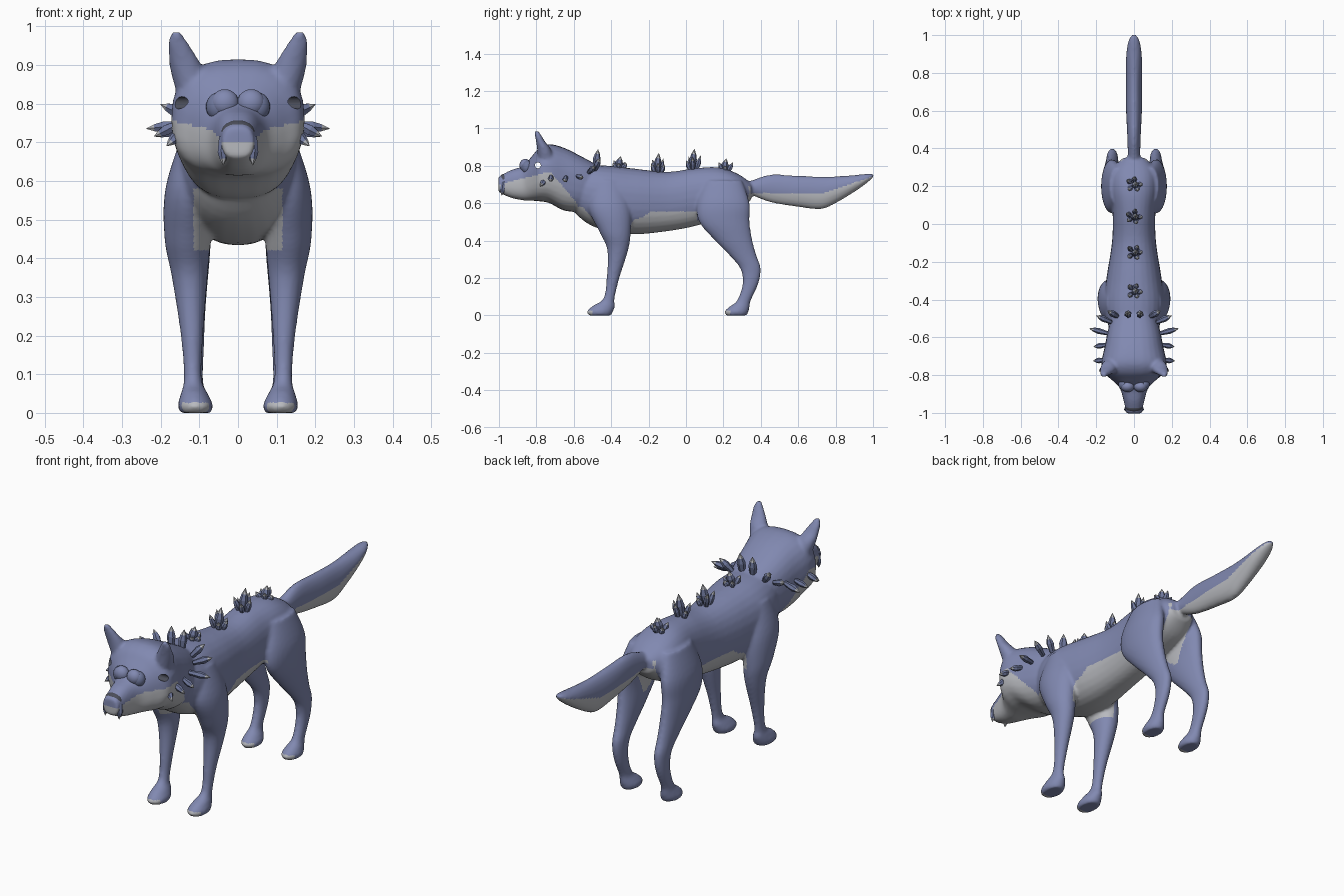
import bpy, bmesh, math, random
from mathutils import Vector

if "Cube" in bpy.data.objects:
    bpy.data.objects.remove(bpy.data.objects["Cube"])
random.seed(4)


def material(name, rgb):
    m = bpy.data.materials.new(name)
    m.use_nodes = True
    m.diffuse_color = (*rgb, 1)
    m.node_tree.nodes["Principled BSDF"].inputs["Base Color"].default_value = (*rgb, 1)
    return m


FUR = material("blue fur", (0.22, 0.25, 0.44))
PALE = material("pale grey fur", (0.48, 0.49, 0.52))
DARK = material("dark nose", (0.07, 0.075, 0.1))
CRYSTAL = material("crystal blue", (0.16, 0.19, 0.34))


def make_object(name, bm, mats):
    me = bpy.data.meshes.new(name)
    bm.to_mesh(me)
    bm.free()
    for m in mats:
        me.materials.append(m)
    ob = bpy.data.objects.new(name, me)
    bpy.context.collection.objects.link(ob)
    return ob


def smooth(ob, angle=60):
    bpy.ops.object.select_all(action="DESELECT")
    bpy.context.view_layer.objects.active = ob
    ob.select_set(True)
    bpy.ops.object.shade_smooth_by_angle(angle=math.radians(angle))


def refine(rings, steps=5):
    """Catmull-Rom spline through the ring values."""
    out = []
    for i in range(len(rings) - 1):
        p = [rings[max(0, min(len(rings) - 1, i + k))] for k in (-1, 0, 1, 2)]
        for s in range(steps):
            t = s / steps
            out.append([0.5 * (2 * b + (c - a) * t + (2 * a - 5 * b + 4 * c - d) * t * t
                        + (3 * b - a - 3 * c + d) * t ** 3) for a, b, c, d in zip(*p)])
    return out + [list(rings[-1])]


def loft(bm, rings, axis, power=1.0, n=28):
    """Closed tube; each ring is x, y, z centre and two half sizes."""
    loops = []
    for x, y, z, a, b in refine(rings):
        loop = []
        for k in range(n):
            c, s = math.cos(2 * math.pi * k / n), math.sin(2 * math.pi * k / n)
            u = a * math.copysign(abs(c) ** power, c)
            v = b * math.copysign(abs(s) ** power, s)
            co = (x + u, y, z + v) if axis == "Y" else (x + u, y + v, z)
            loop.append(bm.verts.new(co))
        loops.append(loop)
    faces = [bm.faces.new(loops[0]), bm.faces.new(loops[-1][::-1])]
    for p, q in zip(loops, loops[1:]):
        for k in range(n):
            faces.append(bm.faces.new((p[k], q[k], q[(k + 1) % n], p[(k + 1) % n])))
    bmesh.ops.recalc_face_normals(bm, faces=faces)


def along_y(rows):
    """Rows of y, bottom, top, half width."""
    return [(0, y, (b + t) / 2, w, (t - b) / 2) for y, b, t, w in rows]


def leg_rows(rows, side):
    """Rows of z, x, y, half width, half length."""
    return [(side * x, y, z, a, b) for z, x, y, a, b in rows]


TORSO = [(-.64, .60, .78, .08), (-.54, .50, .80, .135), (-.42, .45, .80, .16),
         (-.28, .433, .785, .145), (-.1, .45, .767, .117), (.05, .478, .787, .113),
         (.18, .52, .79, .125), (.28, .56, .755, .115), (.35, .62, .705, .06)]
HEAD = [(-.45, .58, .79, .10), (-.55, .555, .845, .135), (-.65, .56, .895, .155),
        (-.73, .60, .915, .172), (-.785, .61, .895, .163), (-.825, .613, .85, .118),
        (-.87, .615, .80, .075), (-.94, .63, .775, .054), (-1.003, .66, .74, .04)]
TAIL = [(.25, .66, .73, .04), (.33, .65, .717, .033), (.45, .605, .752, .035),
        (.6, .58, .746, .042), (.72, .568, .742, .043), (.8, .6, .743, .043),
        (.9, .66, .75, .041), (.97, .71, .757, .03), (1.003, .74, .757, .012)]
FRONT_LEG = [(.72, .105, -.42, .04, .07), (.58, .122, -.41, .066, .112),
             (.45, .13, -.38, .06, .085), (.35, .125, -.365, .046, .056),
             (.2, .119, -.39, .029, .034), (.09, .117, -.412, .023, .03),
             (.05, .113, -.44, .035, .06), (.02, .11, -.46, .046, .07), (0, .11, -.46, .04, .06)]
HIND_LEG = [(.72, .09, .2, .04, .1), (.6, .113, .2, .056, .14), (.5, .12, .205, .053, .135),
            (.4, .118, .255, .045, .1), (.32, .116, .305, .036, .072),
            (.25, .115, .345, .03, .055), (.17, .115, .345, .027, .042),
            (.08, .115, .31, .025, .037), (.045, .112, .285, .035, .055),
            (.02, .11, .27, .044, .064), (0, .11, .27, .038, .055)]
EAR = [(.83, .115, -.745, .045, .045), (.89, .133, -.76, .043, .036),
       (.93, .146, -.778, .034, .024), (.96, .156, -.79, .025, .018), (.985, .16, -.8, .012, .012)]

# Body, head, tail, legs and ears fused into one smooth skin
bm = bmesh.new()
loft(bm, along_y(TORSO), "Y", 0.9)
loft(bm, along_y(HEAD), "Y", 0.8)
loft(bm, along_y(TAIL), "Y")
for side in (-1, 1):
    for rows in (FRONT_LEG, HIND_LEG, EAR):
        loft(bm, leg_rows(rows, side), "Z")
rough = make_object("body_source", bm, [])

# Eye socket cutter
EYE_Y, EYE_Z, EYE_R = -.792, .802, .016
bpy.ops.mesh.primitive_cylinder_add(vertices=16, radius=EYE_R, depth=1,
                                    location=(0, EYE_Y, EYE_Z), rotation=(0, math.pi / 2, 0))
cutter = bpy.context.object
cutter.name = "eye_cutter"
cutter.hide_render = True

mod = rough.modifiers.new("fuse", "REMESH")
mod.mode = "VOXEL"
mod.voxel_size = 0.008
mod = rough.modifiers.new("relax", "SMOOTH")
mod.factor = 0.5
mod.iterations = 6
mod = rough.modifiers.new("eyes", "BOOLEAN")
mod.operation = "DIFFERENCE"
mod.solver = "EXACT"
mod.object = cutter
bpy.context.view_layer.update()
skin = bpy.data.meshes.new_from_object(rough.evaluated_get(bpy.context.evaluated_depsgraph_get()))
bpy.data.objects.remove(rough)
bpy.data.objects.remove(cutter)
body = bpy.data.objects.new("body", skin)
bpy.context.collection.objects.link(body)
skin.materials.clear()
for m in (FUR, PALE, DARK):
    skin.materials.append(m)


def is_pale(c, n):
    x, y, z = abs(c.x), c.y, c.z
    if z < .1:                                    # toes
        front = -.5 if y < 0 else .235
        return z < .026 and y < front
    if y > .345:                                  # underside of tail
        return z > .5 and z < .655 + max(0, y - .74) * .34
    if y < -.58:                                  # muzzle, cheeks and throat
        return z < min(.70 + (y + 1) * .25, .74 - (y + .7) * 1.2)
    if y < -.3:                                   # chest
        return x < .115 and .42 < z < .58 and n.z < .3
    if y < .06:                                   # belly
        return x < .125 and z < .555 and z > .42
    return x < .07 and .44 < z < .69 and n.z < .4  # groin


for f in skin.polygons:
    c = f.center
    if math.hypot(c.y - EYE_Y, c.z - EYE_Z) < EYE_R * 1.02 and abs(f.normal.x) < .3:
        f.material_index = 2
    else:
        f.material_index = int(is_pale(c, f.normal))
smooth(body)


def ball(name, loc, size, mat):
    bm = bmesh.new()
    bmesh.ops.create_uvsphere(bm, u_segments=20, v_segments=12, radius=1)
    bmesh.ops.scale(bm, vec=size, verts=bm.verts)
    bmesh.ops.translate(bm, vec=loc, verts=bm.verts)
    smooth(make_object(name, bm, [mat]))


def crystal(name, base, tip, r):
    """Six-sided crystal with a pale point."""
    base, tip = Vector(base), Vector(tip)
    turn = (tip - base).to_track_quat("Z", "Y")
    bm = bmesh.new()
    loops = []
    for t, k in ((0, .65), (.55, 1), (.78, .65), (1, .04)):
        loops.append([bm.verts.new(base.lerp(tip, t) + turn @ Vector(
            (r * k * math.cos(a * math.pi / 3), r * k * math.sin(a * math.pi / 3), 0)))
            for a in range(6)])
    bm.faces.new(loops[0][::-1])
    bm.faces.new(loops[-1])
    for i, (p, q) in enumerate(zip(loops, loops[1:])):
        for k in range(6):
            f = bm.faces.new((p[k], p[(k + 1) % 6], q[(k + 1) % 6], q[k]))
            f.material_index = int(i == 2)
    make_object(name, bm, [CRYSTAL, PALE])


# Nose and brow growths
ball("nose", (0, -.972, .727), (.043, .026, .03), DARK)
for side, word in ((1, "left"), (-1, "right")):
    ball("inner_brow_" + word, (side * .034, -.86, .802), (.036, .03, .035), FUR)
    ball("outer_brow_" + word, (side * .052, -.85, .792), (.031, .03, .036), CRYSTAL)

# Fangs and collar of spikes
SPIKES = [((.04, -.975, .715), (.038, -.985, .64), .014),
          ((.135, -.745, .735), (.185, -.78, .69), .015),
          ((.15, -.72, .75), (.217, -.725, .715), .015),
          ((.145, -.64, .74), (.215, -.65, .715), .015),
          ((.135, -.58, .745), (.237, -.553, .735), .016),
          ((.12, -.52, .765), (.2, -.485, .798), .017),
          ((.085, -.49, .775), (.14, -.46, .84), .018),
          ((.028, -.485, .78), (.035, -.47, .888), .02)]
for i, (base, tip, r) in enumerate(SPIKES):
    for side, word in ((1, "left"), (-1, "right")):
        part = "fang" if i == 0 else "collar_spike_%d" % i
        crystal(part + "_" + word, (side * base[0], *base[1:]), (side * tip[0], *tip[1:]), r)

# Crystal clusters along the back
for c, (y, z, top) in enumerate([(-.355, .785, .85), (-.15, .76, .867),
                                 (.04, .775, .89), (.21, .77, .838)]):
    h = top - z
    crystal("back_crystal_%d" % c, (0, y - .01, z - .01), (.01, y + .005, top), .02)
    for k in range(5):
        a = k * 2 * math.pi / 5 + random.uniform(-.3, .3)
        dx, dy, s = math.cos(a), math.sin(a), random.uniform(.4, .75)
        crystal("back_shard_%d_%d" % (c, k), (dx * .015, y + dy * .012, z - .01),
                (dx * .045, y + dy * .04, z + h * s), .014)
